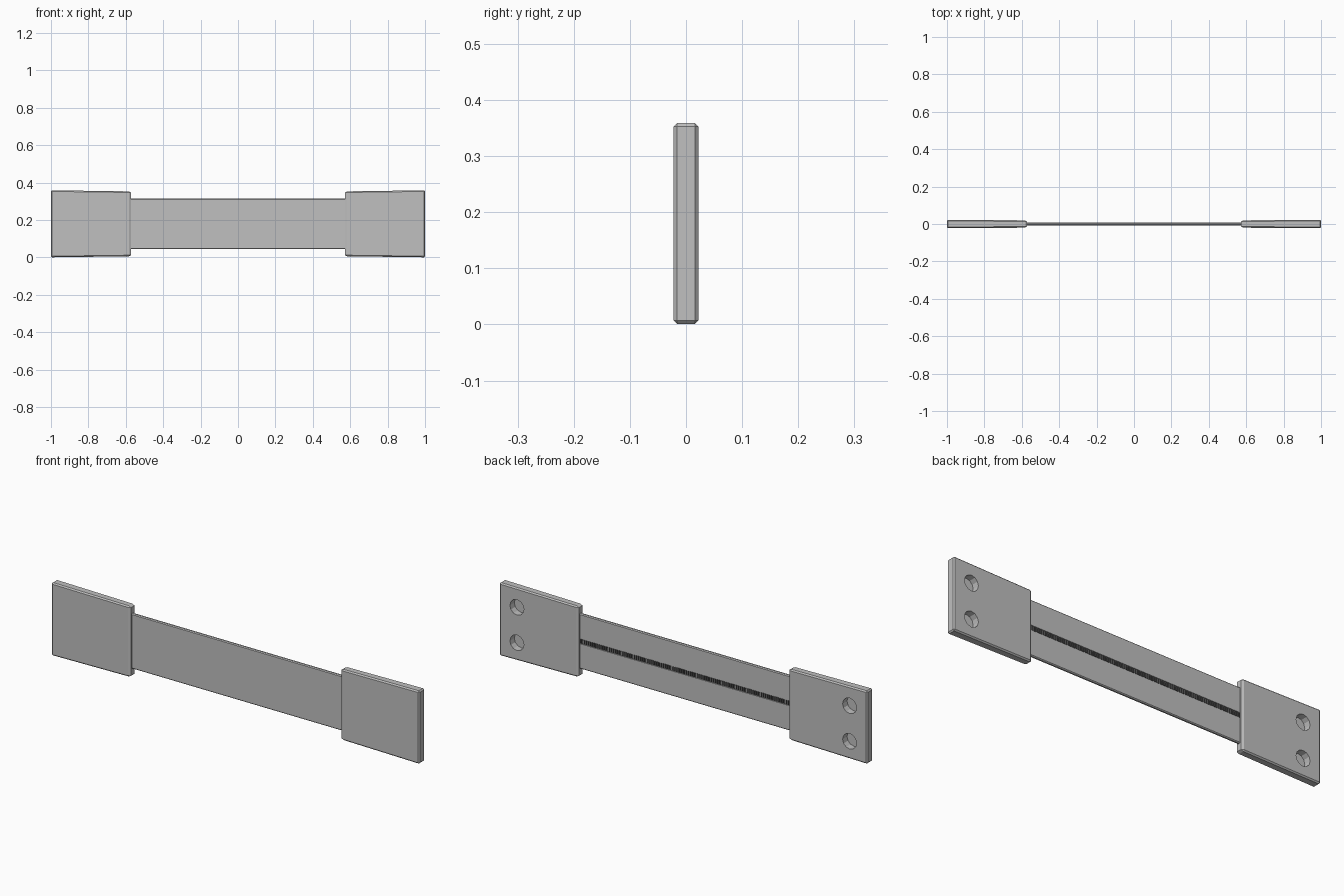
import bpy, bmesh, math
from mathutils import Matrix

if "Cube" in bpy.data.objects:
    bpy.data.objects.remove(bpy.data.objects["Cube"])


def flat_colour(name, value):
    mat = bpy.data.materials.new(name)
    mat.diffuse_color = (value, value, value, 1)
    mat.use_nodes = True
    mat.node_tree.nodes["Principled BSDF"].inputs["Base Color"].default_value = mat.diffuse_color
    return mat


grey = flat_colour("plain grey", 0.527)
dark = flat_colour("dark grey", 0.08)
MID = 0.18  # height of the long axis


def make_object(name, bm, mat=grey):
    mesh = bpy.data.meshes.new(name)
    bmesh.ops.recalc_face_normals(bm, faces=bm.faces)
    bm.to_mesh(mesh)
    bm.free()
    mesh.materials.append(mat)
    obj = bpy.data.objects.new(name, mesh)
    bpy.context.collection.objects.link(obj)
    return obj


def add_box(bm, centre, size):
    m = Matrix.Translation(centre) @ Matrix.Diagonal((*size, 1))
    return bmesh.ops.create_cube(bm, size=1, matrix=m)["verts"]


def chamfer(bm, width):
    bmesh.ops.bevel(bm, geom=bm.edges[:], offset=width, segments=1,
                    affect='EDGES', profile=0.5)


def cut_out(target, cutter):
    cutter.hide_render = True
    cutter.hide_viewport = True
    cut = target.modifiers.new("cut", 'BOOLEAN')
    cut.operation = 'DIFFERENCE'
    cut.solver = 'EXACT'
    cut.object = cutter


# End plates: slightly tapered, chamfered, with two blind holes in the back
for side, label in ((-1, "left"), (1, "right")):
    bm = bmesh.new()
    for v in add_box(bm, (side * 0.787, 0, MID), (0.426, 0.044, 0.358)):
        if abs(v.co.x) < 0.7:
            v.co.y *= 0.9
            v.co.z = MID + (v.co.z - MID) * 0.97
    chamfer(bm, 0.006)
    for v in bm.verts:  # longer chamfer on the inner end
        if 0.5765 < abs(v.co.x) < 0.6:
            v.co.x += side * 0.004
        elif abs(v.co.x) < 0.5765:
            v.co.x -= side * 0.002
    plate = make_object(label + "_end_plate", bm)

    bm = bmesh.new()
    for dz in (-0.091, 0.083):
        m = Matrix.Translation((side * 0.904, 0.022, MID + dz)) @ Matrix.Rotation(math.pi / 2, 4, 'X')
        bmesh.ops.create_cone(bm, cap_ends=True, segments=12, radius1=0.038,
                              radius2=0.038, depth=0.07, matrix=m)
    cut_out(plate, make_object(label + "_hole_cutter", bm))

# Thin strap joining the plates, with a shallow groove along its back
bm = bmesh.new()
add_box(bm, (0, 0, MID), (1.2, 0.015, 0.27))
chamfer(bm, 0.004)
strap = make_object("strap", bm)

bm = bmesh.new()
add_box(bm, (0, 0.0085, MID), (1.16, 0.01, 0.024))
cut_out(strap, make_object("groove_cutter", bm))

# Fine row of ribs inside the groove
bm = bmesh.new()
count = 110
for i in range(count):
    x = -0.575 + 1.15 * (i + 0.5) / count
    add_box(bm, (x, 0.005, MID), (0.0065, 0.004, 0.02))
make_object("groove_ribs", bm, dark)
